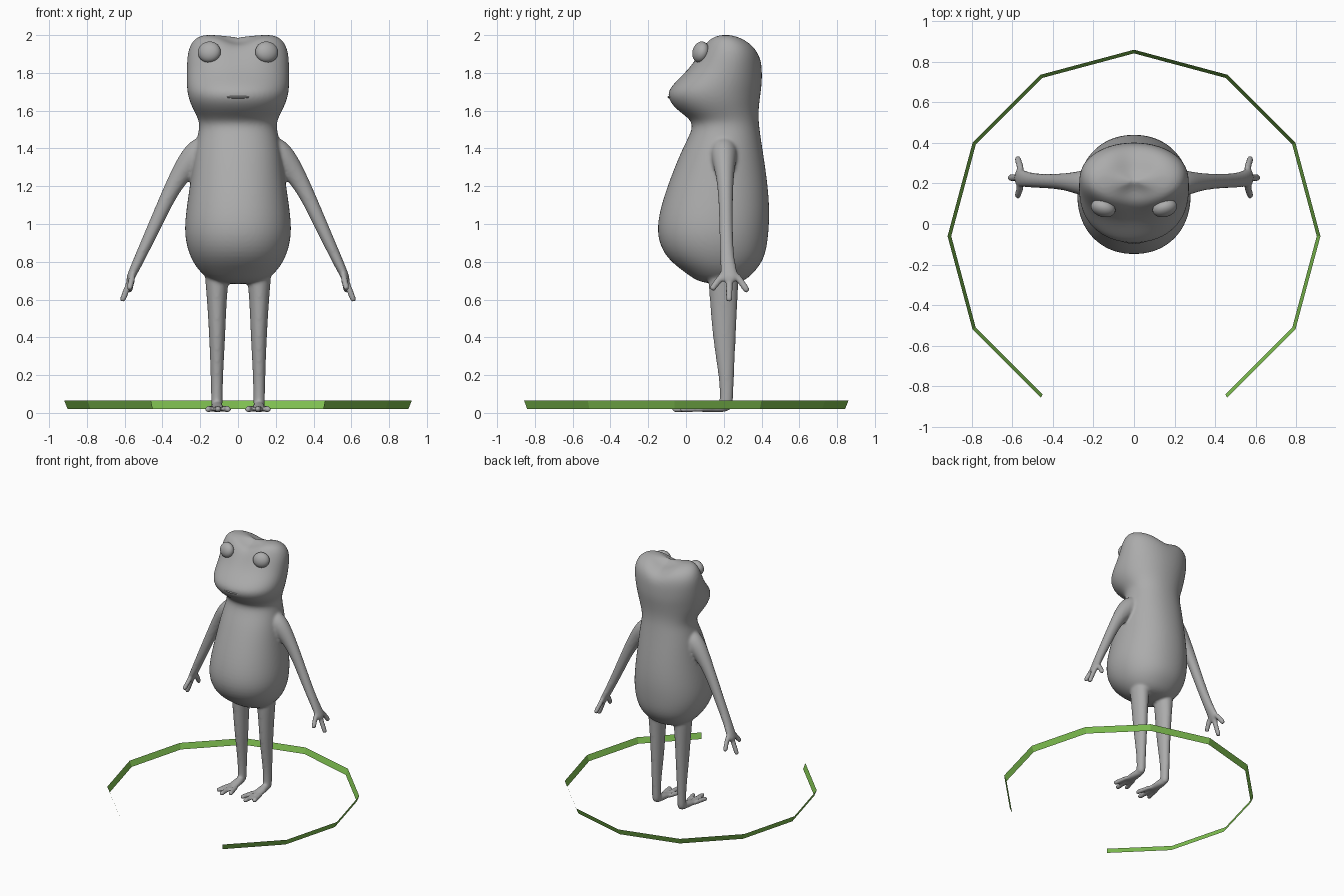
import bpy, bmesh, math
from mathutils import Vector, Matrix

old = bpy.data.objects.get("Cube")
if old:
    bpy.data.objects.remove(old, do_unlink=True)


def material(name, color):
    m = bpy.data.materials.new(name)
    m.use_nodes = True
    m.diffuse_color = color
    m.node_tree.nodes["Principled BSDF"].inputs["Base Color"].default_value = color
    return m


def make_object(name, bm, mat):
    bmesh.ops.recalc_face_normals(bm, faces=bm.faces)
    me = bpy.data.meshes.new(name)
    bm.to_mesh(me)
    bm.free()
    me.materials.append(mat)
    ob = bpy.data.objects.new(name, me)
    bpy.context.collection.objects.link(ob)
    return ob


def tube(bm, stations, ref, sides=12, level=False, power=2.0):
    """Closed loft; each station is (centre, radius along ref, radius across)."""
    centres = [Vector(s[0]) for s in stations]
    rings = []
    for i, (c, a, b) in enumerate(stations):
        t = centres[min(i + 1, len(centres) - 1)] - centres[max(i - 1, 0)]
        t = Vector((0, 0, 1)) if level else t.normalized()
        u = Vector(ref)
        u = (u - t * u.dot(t)).normalized()
        v = t.cross(u)
        ring = []
        for k in range(sides):
            w = math.tau * k / sides
            cu, cv = math.cos(w), math.sin(w)
            p = u * a * math.copysign(abs(cu) ** (2 / power), cu)
            p += v * b * math.copysign(abs(cv) ** (2 / power), cv)
            ring.append(bm.verts.new(centres[i] + p))
        rings.append(ring)
    for r0, r1 in zip(rings, rings[1:]):
        for k in range(sides):
            j = (k + 1) % sides
            bm.faces.new((r0[k], r0[j], r1[j], r1[k]))
    bm.faces.new(rings[0])
    bm.faces.new(rings[-1])


def ellipsoid(name, loc, radii, rot, mat):
    bm = bmesh.new()
    bmesh.ops.create_uvsphere(bm, u_segments=24, v_segments=16, radius=1)
    bm.transform(Matrix.LocRotScale(Vector(loc), rot, Vector(radii)))
    for f in bm.faces:
        f.smooth = True
    return make_object(name, bm, mat)


grey = material("skin grey", (0.41, 0.41, 0.41, 1))
green = material("leaf green", (0.21, 0.52, 0.08, 1))

# Torso and head: height, half width, front y, back y
profile = [
    (0.68, 0.12, 0.08, 0.29), (0.74, 0.20, 0.00, 0.36), (0.82, 0.255, -0.11, 0.42),
    (0.94, 0.288, -0.16, 0.438), (1.08, 0.275, -0.14, 0.445), (1.24, 0.25, -0.085, 0.43),
    (1.40, 0.23, -0.02, 0.405), (1.50, 0.205, 0.035, 0.39), (1.55, 0.207, 0.03, 0.385),
    (1.60, 0.235, -0.045, 0.385), (1.65, 0.258, -0.09, 0.39), (1.70, 0.27, -0.10, 0.397),
    (1.75, 0.273, -0.06, 0.403), (1.82, 0.272, 0.01, 0.403), (1.90, 0.27, 0.055, 0.397),
    (1.96, 0.25, 0.085, 0.365), (1.997, 0.21, 0.12, 0.30), (2.01, 0.14, 0.17, 0.25),
]
bm = bmesh.new()
tube(bm, [((0, (f + b) / 2, z), (b - f) / 2, w) for z, w, f, b in profile],
     (0, 1, 0), sides=32, level=True, power=2.15)
# Dip between the brow bumps
for v in bm.verts:
    if v.co.z > 1.8:
        v.co.z -= 0.25 * (v.co.z - 1.8) * math.exp(-(v.co.x / 0.09) ** 2)

for s in (1, -1):
    # Arm
    arm = [(0.14, 0.20, 1.40, 0.08, 0.09), (0.22, 0.20, 1.37, 0.075, 0.085),
           (0.295, 0.205, 1.28, 0.052, 0.058), (0.365, 0.21, 1.16, 0.04, 0.042),
           (0.45, 0.212, 0.97, 0.037, 0.037), (0.53, 0.218, 0.80, 0.038, 0.029),
           (0.565, 0.23, 0.725, 0.052, 0.024), (0.58, 0.23, 0.69, 0.042, 0.018)]
    tube(bm, [((s * x, y, z), a, b) for x, y, z, a, b in arm], (0, 1, 0))
    # Fingers
    for y0, tip in ((0.20, (0.575, 0.137, 0.655)), (0.23, (0.612, 0.228, 0.595)),
                    (0.26, (0.575, 0.325, 0.645))):
        root = Vector((s * 0.555, y0, 0.74))
        end = Vector((s * tip[0], tip[1], tip[2]))
        mid = root.lerp(end, 0.55)
        past = root.lerp(end, 1.05)
        tube(bm, [(root, 0.02, 0.02), (mid, 0.02, 0.018), (end, 0.02, 0.018),
                  (past, 0.014, 0.012)], (0, 1, 0), sides=10)
    # Leg
    leg = [(0.11, 0.20, 0.82, 0.09, 0.075), (0.112, 0.198, 0.68, 0.082, 0.062),
           (0.112, 0.20, 0.58, 0.075, 0.053), (0.11, 0.202, 0.40, 0.064, 0.044),
           (0.112, 0.215, 0.18, 0.04, 0.033), (0.112, 0.215, 0.07, 0.036, 0.032),
           (0.112, 0.21, 0.008, 0.036, 0.032)]
    tube(bm, [((s * x, y, z), a, b) for x, y, z, a, b in leg], (0, 1, 0))
    # Foot and toes
    foot = [(0.23, 0.03, 0.025, 0.02), (0.18, 0.033, 0.033, 0.032),
            (0.12, 0.024, 0.022, 0.04), (0.06, 0.02, 0.016, 0.042)]
    tube(bm, [((s * 0.11, y, z), a, b) for y, z, a, b in foot], (0, 0, 1))
    for x0, x1, y1 in ((0.085, 0.05, -0.03), (0.11, 0.105, -0.07), (0.135, 0.16, -0.03)):
        root = Vector((s * x0, 0.12, 0.022))
        end = Vector((s * x1, y1, 0.019))
        tube(bm, [(root, 0.018, 0.018), (root.lerp(end, 0.6), 0.017, 0.016),
                  (root.lerp(end, 0.9), 0.02, 0.021), (root.lerp(end, 1.03), 0.015, 0.015)],
             (0, 0, 1), sides=10)

# Merge everything into one smooth skin
skin = make_object("body", bm, grey)
sub = skin.modifiers.new("round", "SUBSURF")
sub.levels = sub.render_levels = 2
remesh = skin.modifiers.new("merge", "REMESH")
remesh.mode = "VOXEL"
remesh.voxel_size = 0.009
remesh.use_smooth_shade = True
relax = skin.modifiers.new("relax", "SMOOTH")
relax.factor = 0.5
relax.iterations = 7

# Eyes
for side, s in (("left", 1), ("right", -1)):
    turn = Matrix.Rotation(s * 0.3, 3, "Z") @ Matrix.Rotation(-0.25, 3, "X")
    ellipsoid(side + "_eye", (s * 0.152, 0.078, 1.91), (0.062, 0.042, 0.057),
              turn.to_quaternion(), grey)

# Upper lip
ellipsoid("mouth", (0, -0.062, 1.672), (0.08, 0.036, 0.011), None, grey)

# Open twelve-sided ground band, leaning outward, with one corner missing at the front
bm = bmesh.new()
pairs = []
for i in range(-5, 6):
    a = math.radians(90 + 30 * i)
    pairs.append([bm.verts.new((r * math.cos(a), r * math.sin(a) - 0.06, z))
                  for r, z in ((0.902, 0.02), (0.92, 0.065))])
for p, q in zip(pairs, pairs[1:]):
    bm.faces.new((p[0], p[1], q[1], q[0]))
make_object("ground_band", bm, green)
